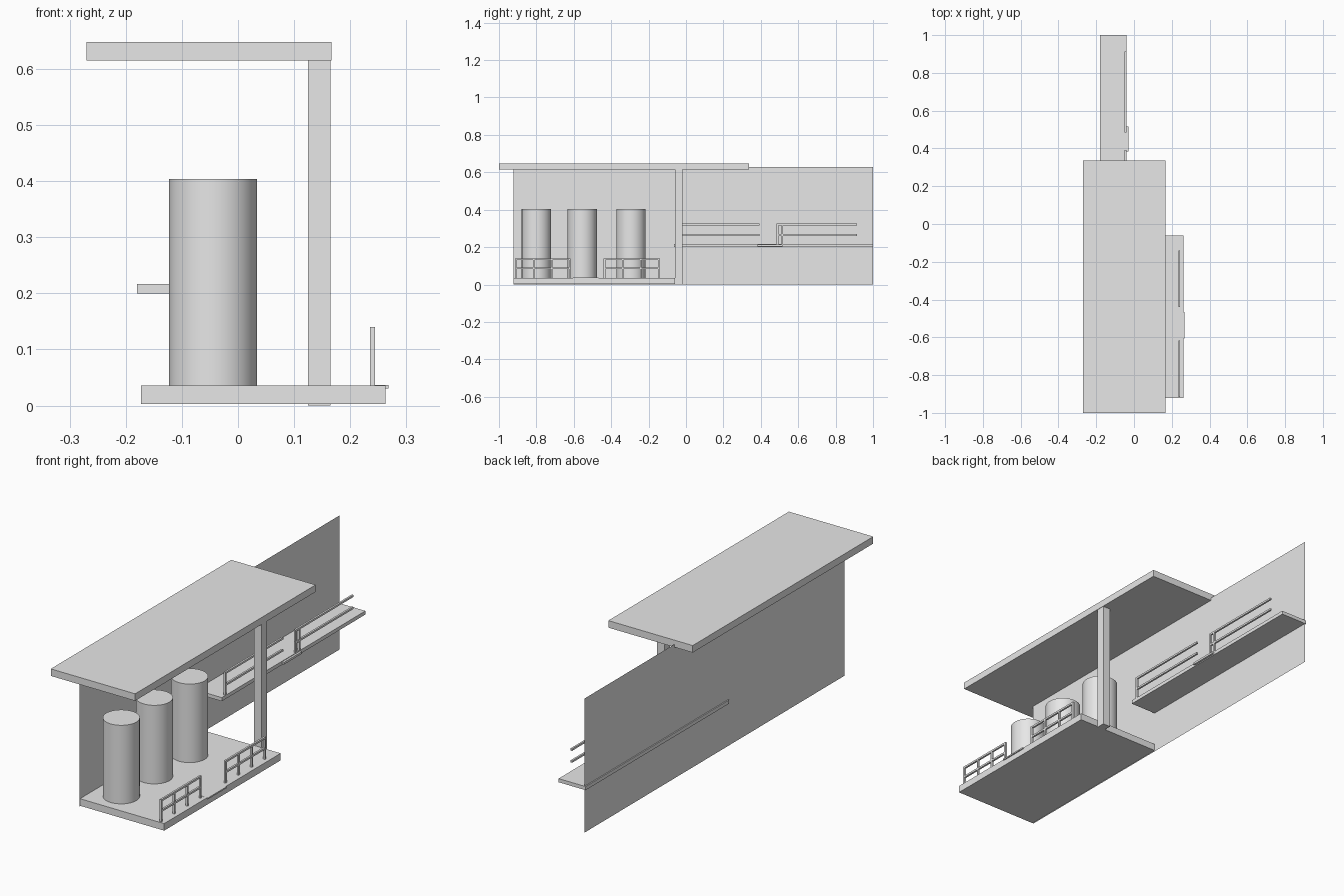
import bpy
import math

if "Cube" in bpy.data.objects:
    bpy.data.objects.remove(bpy.data.objects["Cube"])

grey = bpy.data.materials.new("light_grey")
grey.diffuse_color = (0.8, 0.8, 0.8, 1)
grey.use_nodes = True
grey.node_tree.nodes["Principled BSDF"].inputs["Base Color"].default_value = grey.diffuse_color


def box(name, x, y, z):
    """Box from (min, max) pairs on each axis."""
    bpy.ops.mesh.primitive_cube_add(size=1)
    o = bpy.context.object
    o.name = name
    o.location = [(a + b) / 2 for a, b in (x, y, z)]
    o.scale = [b - a for a, b in (x, y, z)]
    bpy.ops.object.transform_apply(location=True, rotation=False, scale=True)
    o.data.materials.append(grey)
    return o


T = 0.009  # railing bar thickness


def railing(name, x, y0, y1, base, heights, posts):
    """Two horizontal bars plus upright posts along y."""
    xs = (x - T / 2, x + T / 2)
    for h in heights:
        box(name + "_bar", xs, (y0, y1), (h - T, h))
    for p in posts:
        box(name + "_post", xs, (p - T / 2, p + T / 2), (base, max(heights)))


# Canopy, column and floor slab
box("roof", (-0.27, 0.167), (-1, 0.336), (0.615, 0.648))
box("column", (0.125, 0.165), (-0.06, -0.02), (0, 0.615))
box("platform", (-0.173, 0.263), (-0.922, -0.06), (0.003, 0.036))

# Back wall: a single thin sheet
wall = bpy.data.meshes.new("back_wall")
wx = -0.1745
wall.from_pydata([(wx, -0.922, 0), (wx, 1, 0), (wx, 1, 0.628), (wx, -0.922, 0.628)],
                 [], [(0, 1, 2, 3)])
wall.materials.append(grey)
bpy.context.collection.objects.link(bpy.data.objects.new("back_wall", wall))

# Storage tanks
for y in (-0.80, -0.555, -0.294):
    bpy.ops.mesh.primitive_cylinder_add(vertices=48, radius=0.0785, depth=0.369,
                                        location=(-0.0445, y, 0.2195))
    tank = bpy.context.object
    tank.name = "tank"
    tank.data.materials.append(grey)
    bpy.ops.object.shade_smooth_by_angle(angle=math.radians(30))

# Platform railings with a threshold plate in the gap
for y0, y1 in ((-0.915, -0.617), (-0.44, -0.14)):
    a, b = y0 + T / 2, y1 - T / 2
    railing("platform_rail", 0.2395, y0, y1, 0.036, (0.14, 0.091),
            [a + (b - a) * i / 3 for i in range(4)])
box("platform_threshold", (0.235, 0.268), (-0.605, -0.467), (0.03, 0.0365))

# Raised walkway, its railings and threshold plate
box("walkway", (-0.18, -0.04), (-0.063, 1), (0.2, 0.217))
railing("walkway_rail", -0.0445, -0.035, 0.393, 0.217, (0.325, 0.269), [-0.031])
railing("walkway_rail", -0.0445, 0.484, 0.913, 0.217, (0.325, 0.269), [0.489, 0.515])
box("walkway_threshold", (-0.06, -0.03), (0.383, 0.516), (0.204, 0.214))
